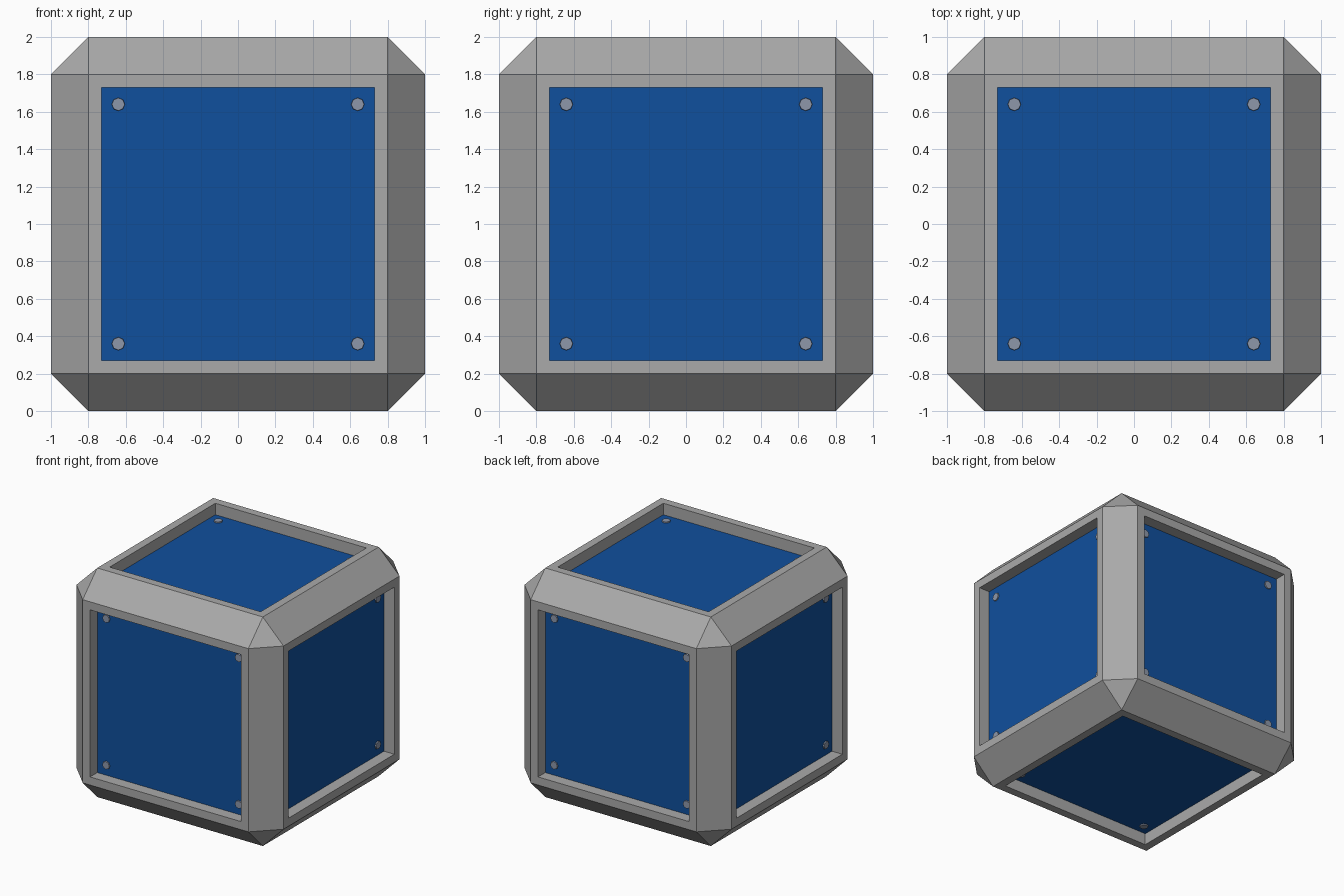
import bpy, bmesh
from mathutils import Vector, Matrix

if "Cube" in bpy.data.objects:
    bpy.data.objects.remove(bpy.data.objects["Cube"])


def material(name, rgb):
    m = bpy.data.materials.new(name)
    m.diffuse_color = (*rgb, 1)
    m.use_nodes = True
    m.node_tree.nodes["Principled BSDF"].inputs["Base Color"].default_value = m.diffuse_color
    return m


grey = material("frame grey", (0.4, 0.4, 0.4))
blue = material("panel blue", (0.005, 0.08, 0.34))
steel = material("bolt steel", (0.27, 0.31, 0.40))


def add_object(name, bm, mats):
    mesh = bpy.data.meshes.new(name)
    bm.to_mesh(mesh)
    bm.free()
    for m in mats:
        mesh.materials.append(m)
    obj = bpy.data.objects.new(name, mesh)
    bpy.context.collection.objects.link(obj)
    obj.location.z = 1
    return obj


# Chamfered cube frame with a recessed blue panel on each of the six sides
bm = bmesh.new()
bmesh.ops.create_cube(bm, size=2)
bmesh.ops.bevel(bm, geom=bm.edges[:], offset=0.2, offset_type='OFFSET',
                segments=1, profile=0.5, affect='EDGES')
bm.normal_update()
sides = [f for f in bm.faces if max(abs(c) for c in f.normal) > 0.99]
bmesh.ops.inset_individual(bm, faces=sides, thickness=0.1)
bmesh.ops.inset_individual(bm, faces=sides, thickness=0, depth=-0.1)
for f in sides:
    f.material_index = 1
bm.normal_update()
add_object("panelled_cube_frame", bm, [grey, blue])

# Small bolt heads in the four corners of every panel
bm = bmesh.new()
for axis in range(3):
    for sign in (-1, 1):
        n = Vector((0, 0, 0))
        n[axis] = sign
        turn = n.to_track_quat('Z', 'Y').to_matrix().to_4x4()
        for u in (-0.64, 0.64):
            for v in (-0.64, 0.64):
                bmesh.ops.create_cone(
                    bm, cap_ends=True, segments=8, radius1=0.037, radius2=0.034,
                    depth=0.02,
                    matrix=turn @ Matrix.Translation((u, v, 0.9)))
add_object("panel_bolts", bm, [steel])
